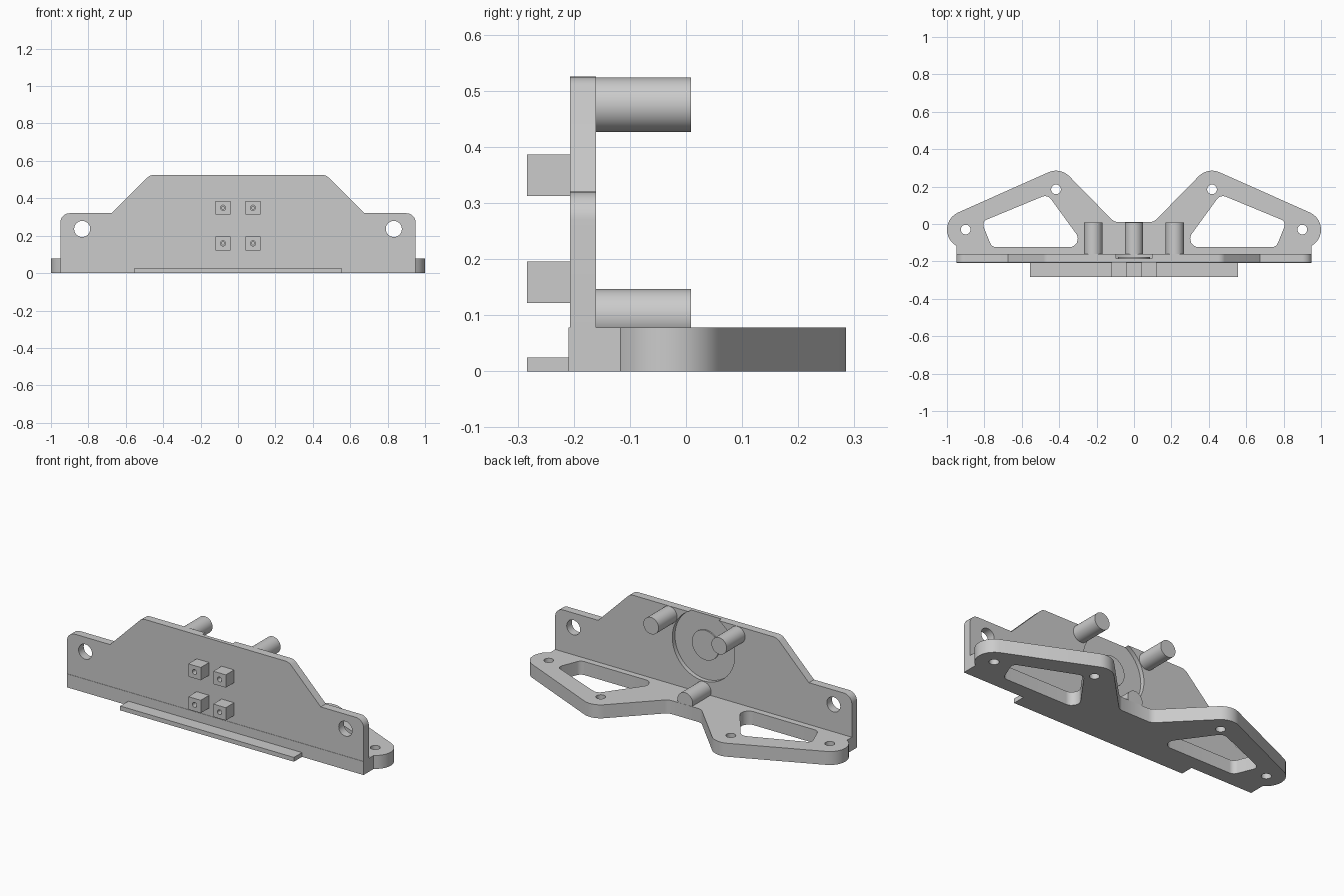
import bpy, bmesh
from math import sin, cos, tan, radians
from mathutils import Vector

if "Cube" in bpy.data.objects:
    bpy.data.objects.remove(bpy.data.objects["Cube"], do_unlink=True)

grey = bpy.data.materials.new("light grey")
grey.use_nodes = True
COLOUR = (0.6, 0.6, 0.6, 1)
grey.diffuse_color = COLOUR
grey.node_tree.nodes["Principled BSDF"].inputs["Base Color"].default_value = COLOUR


def arc(cx, cy, r, start, end, steps=10):
    angles = [radians(start + (end - start) * i / steps) for i in range(steps + 1)]
    return [(cx + r * cos(a), cy + r * sin(a)) for a in angles]


def rounded(corners, steps=8):
    """Polygon of (x, y, radius) corners with the corners rounded."""
    out = []
    for i, (x, y, r) in enumerate(corners):
        p = Vector((x, y))
        if r == 0:
            out.append((x, y))
            continue
        a = (Vector(corners[i - 1][:2]) - p).normalized()
        b = (Vector(corners[(i + 1) % len(corners)][:2]) - p).normalized()
        half = a.angle(b) / 2
        centre = p + (a + b).normalized() * (r / sin(half))
        start = p + a * (r / tan(half)) - centre
        end = p + b * (r / tan(half)) - centre
        for k in range(steps + 1):
            spoke = start.lerp(end, k / steps).normalized() * r
            out.append(tuple(centre + spoke))
    return out


def mirrored(points):
    return [(-x, y) for x, y in reversed(points)]


def extrude(name, points, low, high, upright=False):
    """Prism along z, or along y with the outline in x and z when upright."""
    bm = bmesh.new()
    place = (lambda x, y: (x, low, y)) if upright else (lambda x, y: (x, y, low))
    face = bm.faces.new([bm.verts.new(place(x, y)) for x, y in points])
    grown = bmesh.ops.extrude_face_region(bm, geom=[face], use_keep_orig=True)
    move = Vector((0, high - low, 0) if upright else (0, 0, high - low))
    bmesh.ops.translate(bm, vec=move, verts=[g for g in grown["geom"] if isinstance(g, bmesh.types.BMVert)])
    bmesh.ops.recalc_face_normals(bm, faces=bm.faces)
    mesh = bpy.data.meshes.new(name)
    bm.to_mesh(mesh)
    bm.free()
    mesh.materials.append(grey)
    obj = bpy.data.objects.new(name, mesh)
    bpy.context.collection.objects.link(obj)
    return obj


def rod(name, x, z, r, y0, y1, steps=48):
    return extrude(name, arc(x, z, r, 0, 360, steps)[:-1], y0, y1, True)


def activate(obj):
    bpy.ops.object.select_all(action="DESELECT")
    obj.select_set(True)
    bpy.context.view_layer.objects.active = obj


def cut(obj, cutters):
    activate(obj)
    for cutter in cutters:
        cutter.hide_render = True
        mod = obj.modifiers.new("cut", "BOOLEAN")
        mod.operation, mod.solver, mod.object = "DIFFERENCE", "EXACT", cutter
        bpy.ops.object.modifier_apply(modifier=mod.name)
        bpy.data.objects.remove(cutter, do_unlink=True)


FRONT, BACK, FLOOR = -0.207, -0.16, -0.185
BASE_TOP, PEG_END, NOSE = 0.078, 0.009, -0.283
OUTER, INNER = (0.9, -0.03), (0.417, 0.185)
RECESS_Z = 0.35

# Base plate: two lobed wings joined by a straight bar
wing = [(0.95, -0.209)] + arc(*OUTER, 0.1, -60, 66) + arc(*INNER, 0.1, 66, 135)
wing += [(0.12, 0.025), (0.108, 0.016), (0.09, 0.01)]
base = extrude("base_plate", wing + mirrored(wing), 0, BASE_TOP)
window = rounded([(0.815, 0.012, 0.03), (0.462, 0.158, 0.04),
                  (0.257, -0.124, 0.045), (0.76, -0.124, 0.035)])
cutters = [extrude("window_cutter", w, -0.1, 0.2) for w in (window, mirrored(window))]
for side in (-1, 1):
    for x, y in (OUTER, INNER):
        cutters.append(extrude("hole_cutter", arc(side * x, y, 0.026, 0, 360, 32)[:-1], -0.1, 0.2))
cut(base, cutters)

# Upright plate with stepped shoulders, side holes and a round recess at the back
half = [(0.95, BASE_TOP, 0), (0.95, 0.32, 0.05), (0.675, 0.32, 0), (0.47, 0.525, 0.05)]
outline = rounded(half + [(-x, z, r) for x, z, r in reversed(half)])
plate = extrude("upright_plate", outline, FRONT, BACK, True)
cut(plate, [rod("side_hole_cutter", s * 0.833, 0.236, 0.043, -0.4, 0) for s in (-1, 1)]
    + [rod("recess_cutter", 0, RECESS_Z, 0.2, FLOOR, 0, 96)])
parts = [base, plate]

# Low boss inside the recess
parts.append(rod("recess_boss", 0, RECESS_Z, 0.086, FLOOR - 0.005, FLOOR + 0.008))

# Rear pegs
for name, x, z in (("left_peg", 0.218, 0.475), ("right_peg", -0.218, 0.475), ("lower_peg", 0, 0.098)):
    parts.append(rod(name, x, z, 0.0485, BACK, PEG_END))

# Front lip
lip = [(-0.556, NOSE), (0.556, NOSE), (0.556, -0.209), (-0.556, -0.209)]
parts.append(extrude("front_lip", lip, 0, 0.025))

# Four front blocks with stepped blind screw holes
for x in (-0.08, 0.08):
    for z in (0.159, 0.349):
        w, h = 0.04, 0.037
        sides = [(x - w, z - h), (x + w, z - h), (x + w, z + h), (x - w, z + h)]
        block = extrude("front_block", sides, NOSE, FRONT, True)
        cut(block, [rod("screw_head_cutter", x, z, 0.014, -0.4, -0.25, 24),
                    rod("screw_hole_cutter", x, z, 0.008, -0.4, -0.215, 24)])
        parts.append(block)

# Smooth the round walls, keep the edges crisp
for obj in parts:
    activate(obj)
    bpy.ops.object.shade_smooth_by_angle(angle=radians(30))
